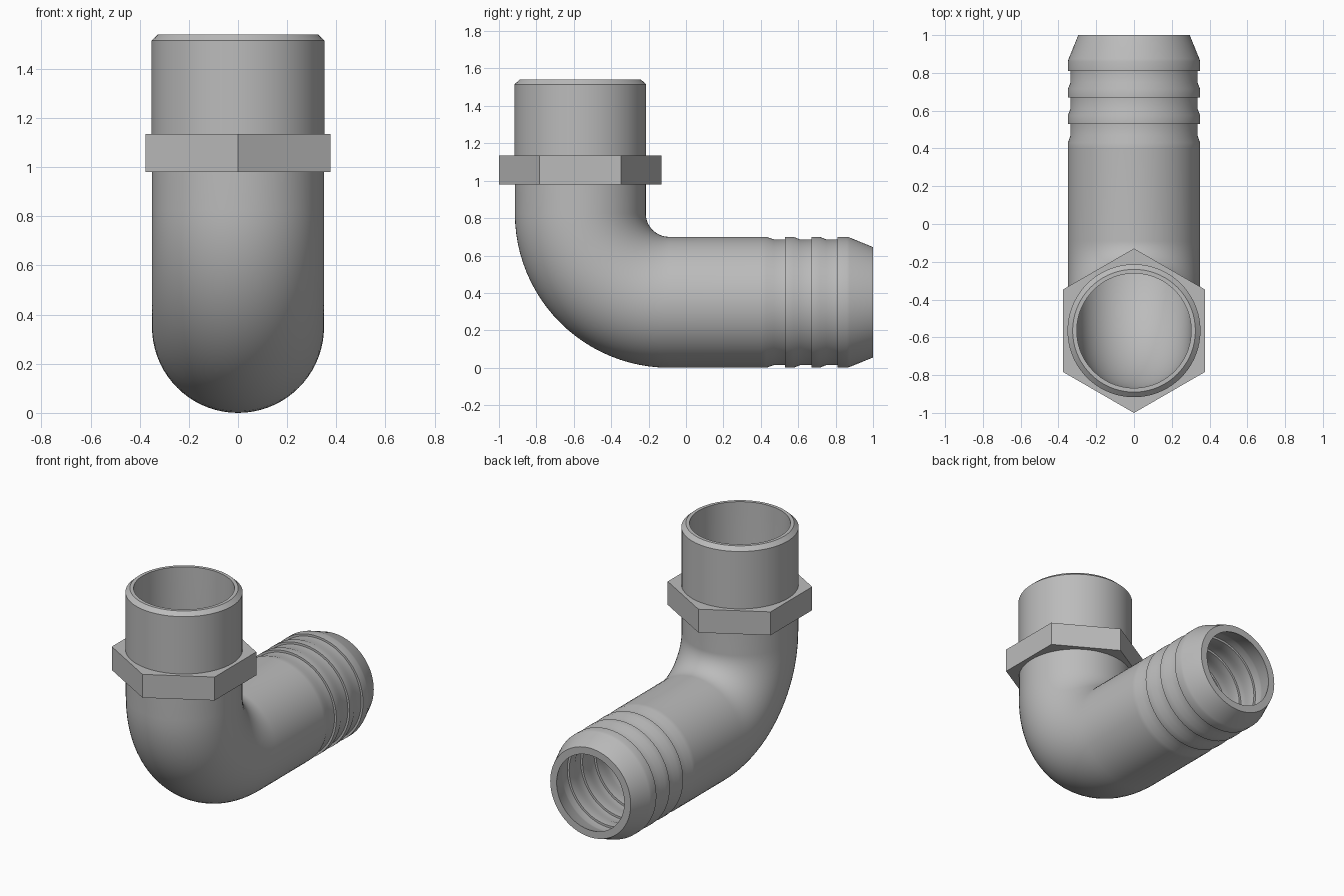
import bpy
import bmesh
from math import sin, cos, pi
from mathutils import Vector

cube = bpy.data.objects.get("Cube")
if cube:
    bpy.data.objects.remove(cube)

SEGS = 72
INLET_Y = -0.565      # axis of the upright inlet
AXIS_Z = 0.35         # axis of the hose tail
BEND_R = 0.475        # centreline radius of the elbow
R_OUT, R_IN = 0.35, 0.303
WALL = R_OUT - R_IN
BEND_STEPS = 24

grey = bpy.data.materials.new("grey_plastic")
grey.use_nodes = True
grey.diffuse_color = (0.5, 0.5, 0.5, 1)
grey.node_tree.nodes["Principled BSDF"].inputs["Base Color"].default_value = (0.5, 0.5, 0.5, 1)


def upright(z, r):
    return Vector((0, INLET_Y, z)), Vector((0, 1, 0)), r


def level(y, r):
    return Vector((0, y, AXIS_Z)), Vector((0, 0, 1)), r


def elbow(r):
    pivot = Vector((0, INLET_Y + BEND_R, AXIS_Z + BEND_R))
    stations = []
    for i in range(BEND_STEPS + 1):
        a = pi / 2 * i / BEND_STEPS
        up = Vector((0, cos(a), sin(a)))
        stations.append((pivot - up * BEND_R, up, r))
    return stations


def loft(name, stations):
    """Join rings into a closed loop; a radius may be a function of angle."""
    bm = bmesh.new()
    rings = []
    for centre, up, r in stations:
        ring = []
        for k in range(SEGS):
            t = 2 * pi * k / SEGS
            rad = r(t) if callable(r) else r
            ring.append(bm.verts.new(centre + rad * (cos(t) * Vector((1, 0, 0)) + sin(t) * up)))
        rings.append(ring)
    for i, a in enumerate(rings):
        b = rings[(i + 1) % len(rings)]
        for k in range(SEGS):
            n = (k + 1) % SEGS
            bm.faces.new((a[k], a[n], b[n], b[k]))
    bmesh.ops.recalc_face_normals(bm, faces=bm.faces)
    mesh = bpy.data.meshes.new(name)
    bm.to_mesh(mesh)
    bm.free()
    mesh.materials.append(grey)
    obj = bpy.data.objects.new(name, mesh)
    bpy.context.collection.objects.link(obj)
    return obj


# Barbed tail profile: relief grooves ending in sharp steps, then a tapered nose
barbs = [(0.40, R_OUT), (0.43, R_OUT), (0.47, 0.336)]
for step in (0.53, 0.67):
    barbs += [(step, 0.336), (step, R_OUT), (step + 0.045, R_OUT), (step + 0.08, 0.336)]
barbs += [(0.81, 0.336), (0.81, R_OUT), (0.86, R_OUT), (0.875, 0.346), (1.0, 0.295)]

# Pipe body: outer skin from inlet to tail, then the bore back again
outer = [upright(1.54, 0.325), upright(1.515, 0.352), upright(1.06, 0.352), upright(1.06, R_OUT)]
outer += elbow(R_OUT) + [level(y, r) for y, r in barbs]
bore = [upright(1.54, R_IN)] + elbow(R_IN) + [level(y, r - WALL) for y, r in barbs]
pipe = loft("elbow_pipe", outer + bore[::-1])

# Hexagonal wrench collar, corners front and back, hollow inside the pipe wall
def hexagon(t):
    return 0.377 / cos((t + pi / 6) % (pi / 3) - pi / 6)


collar = loft("hex_collar", [upright(0.98, 0.33), upright(0.98, hexagon),
                             upright(1.135, hexagon), upright(1.135, 0.33)])

# Smooth round walls, crisp steps and corners
for obj in (pipe, collar):
    bpy.ops.object.select_all(action="DESELECT")
    obj.select_set(True)
    bpy.context.view_layer.objects.active = obj
    bpy.ops.object.shade_smooth_by_angle(angle=0.5)
